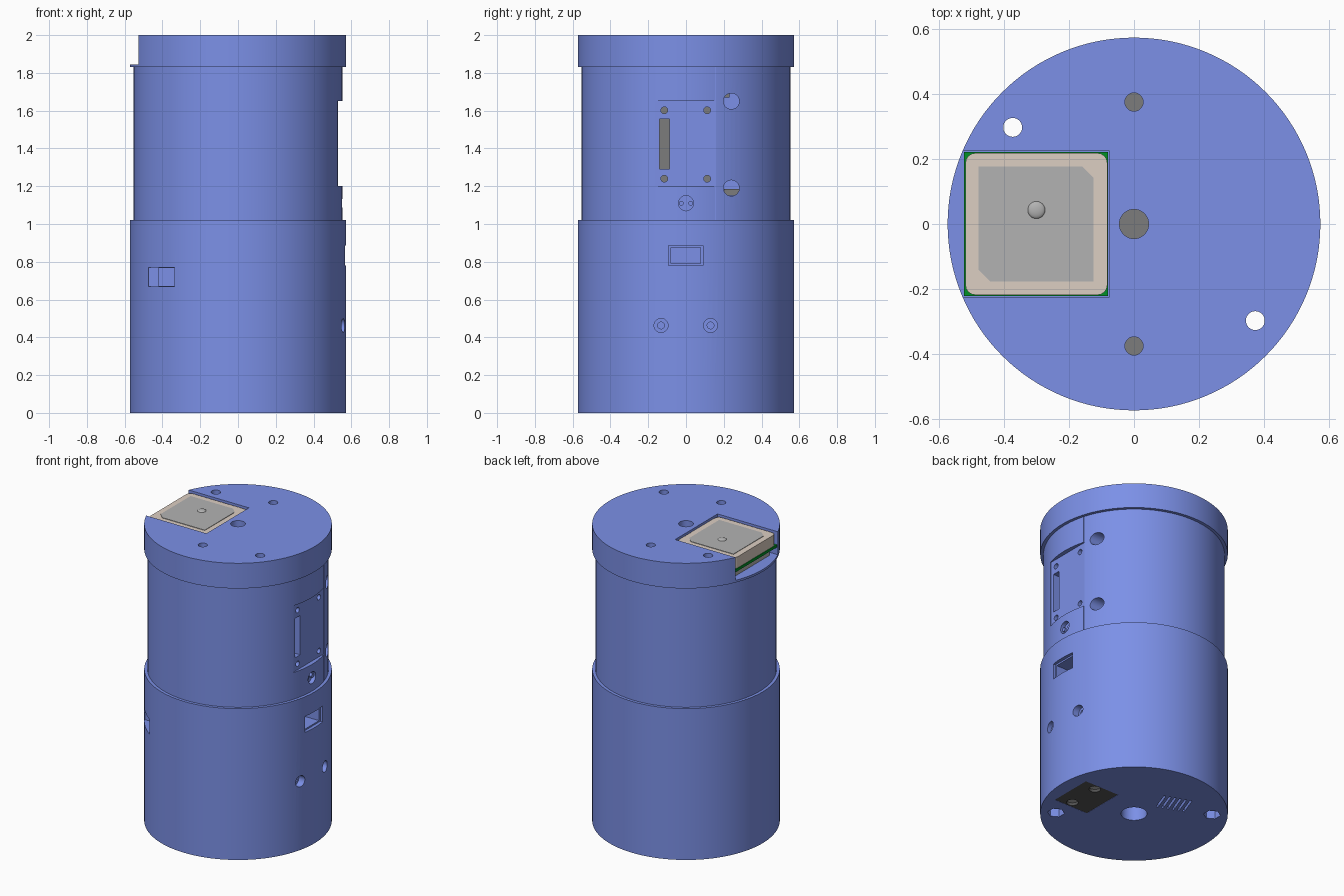
import bpy, bmesh, math
from mathutils import Vector, Matrix

if "Cube" in bpy.data.objects:
    bpy.data.objects.remove(bpy.data.objects["Cube"])


def mat(name, rgb):
    m = bpy.data.materials.new(name)
    m.diffuse_color = (*rgb, 1)
    m.use_nodes = True
    m.node_tree.nodes["Principled BSDF"].inputs["Base Color"].default_value = m.diffuse_color
    return m


BLUE = mat("blue_shell", (0.20, 0.28, 0.80))
GREY = mat("inner_grey", (0.20, 0.20, 0.20))
DARK = mat("dark_plate", (0.09, 0.09, 0.09))
SILVER = mat("silver", (0.45, 0.45, 0.45))
TAN = mat("ceramic", (0.72, 0.62, 0.54))
GREEN = mat("board_green", (0.0, 0.28, 0.02))


def finish(name, bm, m):
    bmesh.ops.recalc_face_normals(bm, faces=bm.faces)
    me = bpy.data.meshes.new(name)
    bm.to_mesh(me)
    bm.free()
    if m:
        me.materials.append(m)
    o = bpy.data.objects.new(name, me)
    bpy.context.collection.objects.link(o)
    return o


def box(name, lo, hi, m=None):
    lo, hi = Vector(lo), Vector(hi)
    bm = bmesh.new()
    bmesh.ops.create_cube(bm, size=1, matrix=Matrix.Translation((lo + hi) / 2) @ Matrix.Diagonal((*(hi - lo), 1)))
    return finish(name, bm, m)


def rod(name, a, b, r, m=None, n=32):
    """Cylinder running from point a to point b."""
    a, b = Vector(a), Vector(b)
    bm = bmesh.new()
    rot = (b - a).to_track_quat('Z', 'Y').to_matrix().to_4x4()
    bmesh.ops.create_cone(bm, cap_ends=True, segments=n, radius1=r, radius2=r, depth=(b - a).length,
                          matrix=Matrix.Translation((a + b) / 2) @ rot)
    return finish(name, bm, m)


def slab(name, pts, z0, z1, m):
    """Outline extruded from z0 to z1."""
    bm = bmesh.new()
    f = bm.faces.new([bm.verts.new((x, y, z0)) for x, y in pts])
    g = bmesh.ops.extrude_face_region(bm, geom=[f])['geom']
    bmesh.ops.translate(bm, verts=[v for v in g if isinstance(v, bmesh.types.BMVert)], vec=(0, 0, z1 - z0))
    return finish(name, bm, m)


def cut(o, *tools):
    for t in tools:
        mod = o.modifiers.new("cut", 'BOOLEAN')
        mod.object, mod.operation, mod.solver = t, 'DIFFERENCE', 'EXACT'
        bpy.context.view_layer.objects.active = o
        bpy.ops.object.modifier_apply(modifier=mod.name)
        bpy.data.objects.remove(t)


def smooth(o):
    bpy.ops.object.select_all(action='DESELECT')
    o.select_set(True)
    bpy.context.view_layer.objects.active = o
    bpy.ops.object.shade_smooth_by_angle(angle=math.radians(30))


def xhole(y, z, r, x0):
    return rod("hole", (x0, y, z), (0.7, y, z), r)


# Stacked shells
lower = rod("lower_body", (0, 0, 0), (0, 0, 1.02), 0.573, BLUE, 128)
middle = rod("middle_body", (0, 0, 1.02), (0, 0, 1.83), 0.553, BLUE, 128)
cap = rod("top_cap", (0, 0, 1.83), (0, 0, 2.0), 0.573, BLUE, 128)

# Two full-height bolt holes with hexagonal nut pockets underneath
for s in (1, -1):
    x, y = -0.373 * s, 0.297 * s
    for o in (lower, middle, cap):
        cut(o, rod("bolt", (x, y, -0.1), (x, y, 2.1), 0.029))
    cut(lower, rod("nut", (x, y, -0.1), (x, y, 0.06), 0.053, None, 6))

# Cap: antenna pocket and top holes with grey bottoms
cut(cap, box("pocket", (-0.7, -0.226, 1.845), (-0.077, 0.226, 2.1)))
for y, r in ((0.375, 0.028), (-0.375, 0.028), (0, 0.045)):
    cut(cap, rod("hole", (0, y, 1.88), (0, y, 2.1), r))
    rod("top_hole_floor", (0, y, 1.87), (0, y, 1.885), r, GREY)

# Middle: recessed panel, slot, screw holes, seam, side holes and plug socket
cut(middle, box("panel", (0.525, -0.165, 1.2), (0.7, 0.16, 1.65)),
    box("slot", (0.43, -0.14, 1.29), (0.7, -0.088, 1.555)),
    box("seam", (0.525, 0.154, 1.0), (0.7, 0.158, 1.9)))
box("slot_floor", (0.42, -0.14, 1.29), (0.45, -0.088, 1.555), GREY)
for y in (-0.115, 0.112):
    for z in (1.24, 1.602):
        cut(middle, xhole(y, z, 0.018, 0.46))
        rod("screw_hole_floor", (0.45, y, z), (0.465, y, z), 0.018, GREY)
for z in (1.19, 1.65):
    cut(middle, xhole(0.24, z, 0.042, 0.38))
box("side_hole_fill_low", (0.37, 0.2, 1.15), (0.42, 0.28, 1.185), GREY)
box("side_hole_fill_high", (0.37, 0.2, 1.67), (0.42, 0.23, 1.69), GREY)
cut(middle, xhole(0, 1.11, 0.04, 0.525))
for y in (-0.025, 0.025):
    rod("socket_pin", (0.52, y, 1.11), (0.54, y, 1.11), 0.013, BLUE, 16)

# Lower: stepped window, counterbored holes, front port
cut(lower, box("window", (0.55, -0.093, 0.78), (0.7, 0.091, 0.887)),
    box("window_in", (0.45, -0.08, 0.79), (0.7, 0.077, 0.876)))
for y in (-0.132, 0.13):
    cut(lower, xhole(y, 0.463, 0.037, 0.52), xhole(y, 0.463, 0.018, 0.42))
cut(lower, box("port", (-0.475, -0.7, 0.67), (-0.335, -0.31, 0.77)),
    box("port_in", (-0.42, -0.7, 0.672), (-0.337, -0.25, 0.768)))

# Underside: centre hole, vents, switch plate
cut(lower, rod("centre", (0, 0, -0.1), (0, 0, 0.12), 0.08))
for i in range(6):
    v = box("vent", (-0.007, -0.07, -0.1), (0.007, 0.07, 0.08))
    v.data.transform(Matrix.Translation((-0.11, 0.25, 0)) @ Matrix.Rotation(math.radians(-20), 4, 'Z')
                     @ Matrix.Translation(((i - 2.5) * 0.034, 0, 0)))
    cut(lower, v)
cut(lower, box("recess", (0.225, -0.18, -0.1), (0.48, 0.115, 0.05)))
plate = box("bottom_plate", (0.225, -0.18, 0.001), (0.48, 0.115, 0.05), DARK)
for y in (-0.138, 0.075):
    cut(plate, rod("hole", (0.375, y, -0.1), (0.375, y, 0.04), 0.036))
    rod("contact", (0.375, y, 0.02), (0.375, y, 0.045), 0.036, SILVER)

# Patch antenna: shield can, board, rounded ceramic, clipped metal patch, solder bump
cx = -0.3
box("antenna_shield", (-0.49, -0.19, 1.845), (-0.11, 0.19, 1.895), SILVER)
box("antenna_board", (-0.522, -0.222, 1.895), (-0.08, 0.222, 1.913), GREEN)
corner = 0.03
pts = []
for k, (sx, sy) in enumerate(((1, 1), (-1, 1), (-1, -1), (1, -1))):
    for j in range(5):
        a = math.radians(90 * k + 22.5 * j)
        pts.append((cx + sx * (0.218 - corner) + corner * math.cos(a),
                    sy * (0.218 - corner) + corner * math.sin(a)))
ceramic = slab("antenna_ceramic", pts, 1.913, 1.988, TAN)
c = 0.036
slab("antenna_patch", [(-0.478 + c, -0.177), (-0.124, -0.177), (-0.124, 0.177 - c), (-0.124 - c, 0.177),
                       (-0.478, 0.177), (-0.478, -0.177 + c)], 1.985, 1.991, SILVER)
bm = bmesh.new()
bmesh.ops.create_uvsphere(bm, u_segments=24, v_segments=12, radius=1,
                          matrix=Matrix.Translation((-0.3, 0.043, 1.99)) @ Matrix.Diagonal((0.027, 0.027, 0.01, 1)))
bump = finish("solder_bump", bm, SILVER)

for o in (lower, middle, cap, ceramic, bump):
    smooth(o)
